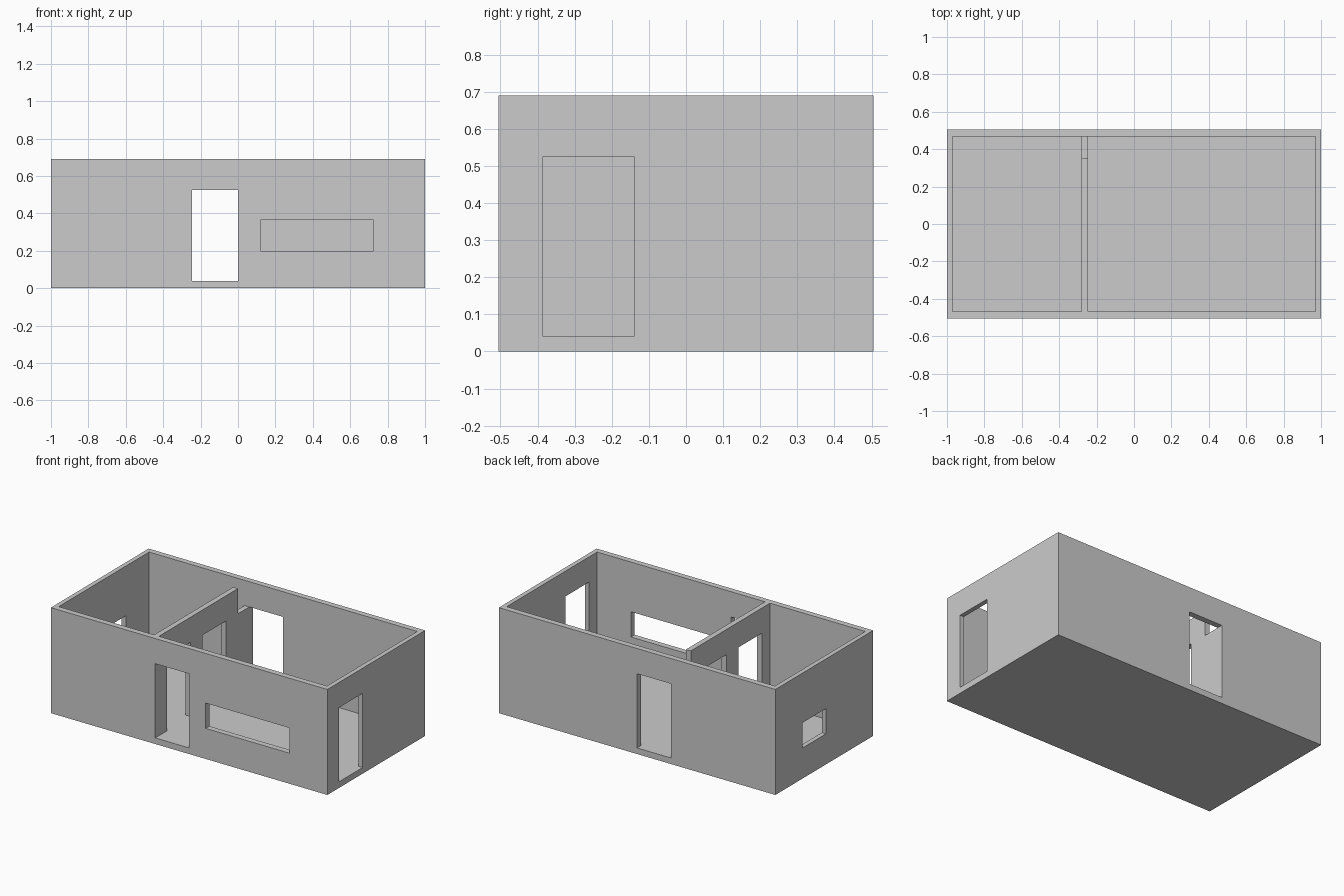
import bpy, bmesh
from itertools import product

if "Cube" in bpy.data.objects:
    bpy.data.objects.remove(bpy.data.objects["Cube"])

# Overall sizes
X, Y, H = 1.0, 0.505, 0.69        # half length, half width, height
IX, IY = 0.97, 0.467              # inner faces of the outer walls
FLOOR, HEAD = 0.04, 0.525         # floor top, door head
SILL, WHEAD = 0.20, 0.365         # window sill and head
PX0, PX1 = -0.28, -0.245          # partition faces

# Hollow spaces: (x0, x1, y0, y1, z0, z1)
voids = [
    (-IX, PX0, -IY, IY, FLOOR, H),             # left room
    (PX1, IX, -IY, IY, FLOOR, H),              # right room
    (PX1, 0.0, -Y, -IY, FLOOR, HEAD),          # front door
    (PX1, 0.0, IY, Y, FLOOR, HEAD),            # back door
    (0.12, 0.725, -Y, -IY, SILL, WHEAD),       # front window
    (IX, X, -0.385, -0.14, FLOOR, HEAD),       # right door
    (-X, -IX, -0.018, 0.227, SILL, WHEAD),     # left window
    (PX0, PX1, -0.385, -0.14, FLOOR, HEAD),    # partition front door
    (PX0, PX1, -0.018, 0.227, FLOOR, HEAD),    # partition rear door
    (PX0, PX1, 0.35, IY, HEAD, H),             # notch at partition end
]


def carved_block(name, half_x, half_y, height, voids):
    """Solid block with box-shaped voids, as one clean closed surface."""
    outer = (-half_x, half_x, -half_y, half_y, 0, height)
    axes = [sorted({v for b in voids + [outer] for v in b[2 * a:2 * a + 2]})
            for a in range(3)]

    def solid(cell):
        if any(not 0 <= i < len(ax) - 1 for i, ax in zip(cell, axes)):
            return False
        mid = [(ax[i] + ax[i + 1]) / 2 for i, ax in zip(cell, axes)]
        return not any(all(b[2 * a] < mid[a] < b[2 * a + 1] for a in range(3))
                       for b in voids)

    bm = bmesh.new()
    verts = {}

    def vert(key):
        if key not in verts:
            verts[key] = bm.verts.new([axes[a][key[a]] for a in range(3)])
        return verts[key]

    # Faces only where solid meets empty space
    for cell in product(*(range(len(ax) - 1) for ax in axes)):
        if not solid(cell):
            continue
        for a, side in product(range(3), (0, 1)):
            near = list(cell)
            near[a] += 1 if side else -1
            if solid(near):
                continue
            u, w = (a + 1) % 3, (a + 2) % 3
            loop = []
            for du, dw in ((0, 0), (1, 0), (1, 1), (0, 1)):
                key = list(cell)
                key[a] += side
                key[u] += du
                key[w] += dw
                loop.append(vert(tuple(key)))
            bm.faces.new(loop if side else loop[::-1])

    # Merge flat neighbours into large faces
    bmesh.ops.dissolve_limit(bm, angle_limit=0.01, verts=bm.verts[:],
                             edges=bm.edges[:])
    bmesh.ops.triangulate(bm, faces=[f for f in bm.faces if len(f.verts) > 4])
    mesh = bpy.data.meshes.new(name)
    bm.to_mesh(mesh)
    bm.free()
    obj = bpy.data.objects.new(name, mesh)
    bpy.context.collection.objects.link(obj)
    return obj


# Floor, outer walls and partition in one shell
carved_block("house_shell", X, Y, H, voids)
